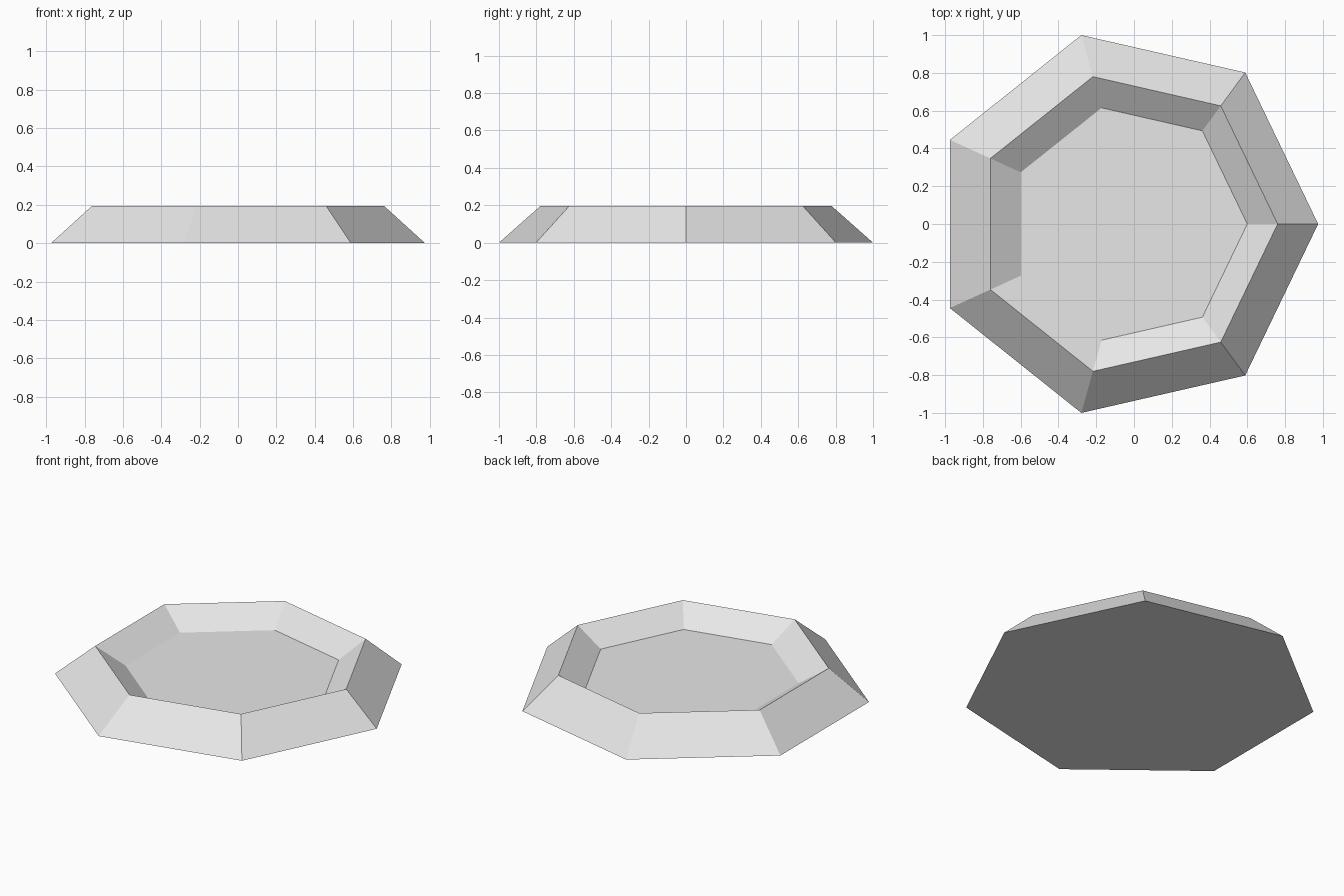
import bpy
import bmesh
from math import cos, sin, tau

cube = bpy.data.objects.get("Cube")
if cube:
    bpy.data.objects.remove(cube, do_unlink=True)

SIDES = 7
RADIUS = 1.0257
CENTRE_X = -0.0507

# Plain grey material
grey = bpy.data.materials.new("light_grey")
grey.use_nodes = True
grey.diffuse_color = (0.8, 0.8, 0.8, 1)
grey.node_tree.nodes["Principled BSDF"].inputs["Base Color"].default_value = (0.8, 0.8, 0.8, 1)


def ring(bm, scale, z):
    """Heptagon loop scaled about the origin."""
    return [bm.verts.new((scale * (CENTRE_X + RADIUS * cos(tau * i / SIDES)),
                          scale * RADIUS * sin(tau * i / SIDES), z))
            for i in range(SIDES)]


# Shallow dish: foot, rim and sunken floor
bm = bmesh.new()
foot, rim, floor = (ring(bm, s, z) for s, z in ((1, 0), (0.78, 0.195), (0.615, 0.085)))
for low, high in ((foot, rim), (rim, floor)):
    for i in range(SIDES):
        j = (i + 1) % SIDES
        bm.faces.new((low[i], low[j], high[j], high[i]))
bm.faces.new(floor)
bm.faces.new(reversed(foot))

mesh = bpy.data.meshes.new("heptagon_dish")
bm.to_mesh(mesh)
bm.free()
mesh.materials.append(grey)
dish = bpy.data.objects.new("heptagon_dish", mesh)
bpy.context.collection.objects.link(dish)
